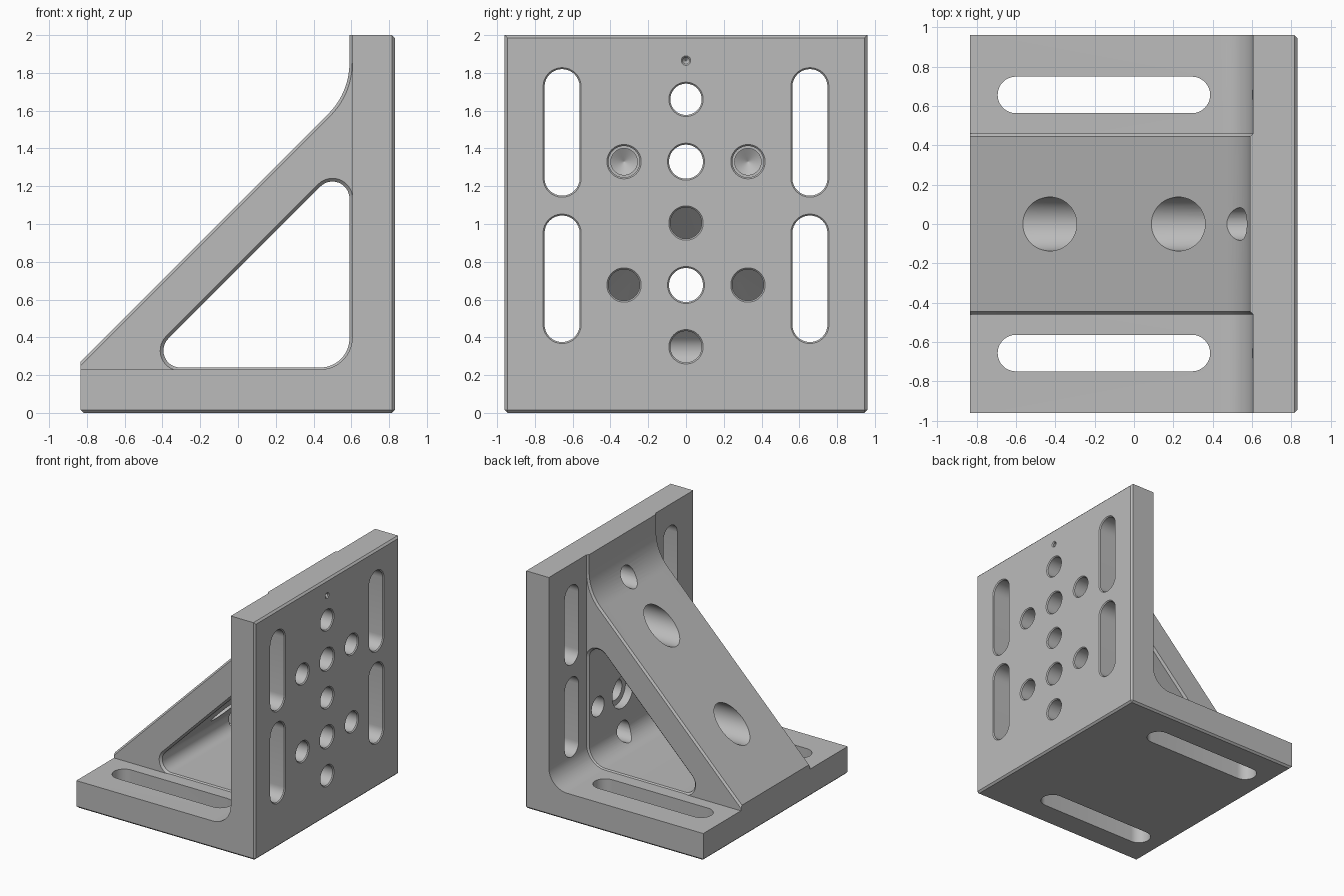
import bpy, bmesh
from math import sin, cos, radians, sqrt

cube = bpy.data.objects.get("Cube")
if cube:
    bpy.data.objects.remove(cube, do_unlink=True)

steel = bpy.data.materials.new("machined_grey")
steel.use_nodes = True
GREY = (0.5, 0.5, 0.5, 1)
steel.diffuse_color = GREY
steel.node_tree.nodes["Principled BSDF"].inputs["Base Color"].default_value = GREY


def arc(cx, cy, r, start, end, steps):
    angles = [radians(start + (end - start) * i / steps) for i in range(steps + 1)]
    return [(cx + r * cos(a), cy + r * sin(a)) for a in angles]


def loft(bm, rings):
    """Skin a closed solid through rings of equal point count."""
    loops = [[bm.verts.new(p) for p in ring] for ring in rings]
    n = len(loops[0])
    for a, b in zip(loops, loops[1:]):
        for i in range(n):
            j = (i + 1) % n
            bm.faces.new((a[i], a[j], b[j], b[i]))
    bm.faces.new(loops[0][::-1])
    bm.faces.new(loops[-1])


def along_y(profile, y):
    return [(x, y, z) for x, z in profile]


def finish(bm, name):
    bmesh.ops.recalc_face_normals(bm, faces=bm.faces)
    mesh = bpy.data.meshes.new(name)
    bm.to_mesh(mesh)
    bm.free()
    mesh.materials.append(steel)
    ob = bpy.data.objects.new(name, mesh)
    bpy.context.collection.objects.link(ob)
    return ob


def combine(target, other, operation):
    mod = target.modifiers.new(operation.title(), "BOOLEAN")
    mod.operation, mod.object, mod.solver = operation, other, "EXACT"
    bpy.ops.object.select_all(action="DESELECT")
    bpy.context.view_layer.objects.active = target
    target.select_set(True)
    bpy.ops.object.modifier_apply(modifier=mod.name)
    bpy.data.objects.remove(other, do_unlink=True)


BACK, FACE, HALF, TOP = -0.833, 0.83, 0.96, 2.0
FLOOR, WALL = 0.23, 0.605
RIB, CHAMFER = 0.46, 0.015

# Base and wall: filleted L section with chamfered bottom and face edges
section = [(BACK, 0), (FACE, 0), (FACE, TOP), (WALL, TOP)]
section += arc(WALL - 0.17, FLOOR + 0.17, 0.17, 0, -90, 14)
section += [(BACK, FLOOR)]
bm = bmesh.new()
loft(bm, [along_y(section, -HALF), along_y(section, HALF)])
outer = [e for e in bm.edges
         if all(abs(v.co.z) < 1e-4 for v in e.verts)
         or all(abs(v.co.x - FACE) < 1e-4 for v in e.verts)]
bmesh.ops.bevel(bm, geom=outer, offset=CHAMFER, segments=1, affect="EDGES")
plate = finish(bm, "angle_plate")

# Gusset: sloping block that sweeps up into the wall, edges chamfered
SWEEP = 0.38


def gusset_profile(d):
    lean = 1.105
    cx = WALL - CHAMFER - SWEEP
    cz = lean + WALL - CHAMFER + SWEEP * (sqrt(2) - 1)
    pts = [(BACK, 0.1), (BACK, lean + BACK - d * sqrt(2))]
    pts += arc(cx, cz, SWEEP + d, -45, 0, 10)
    return pts + [(WALL - CHAMFER + d, TOP), (0.7, TOP), (0.7, 0.1)]


bm = bmesh.new()
loft(bm, [along_y(gusset_profile(d), y) for y, d in
          ((-RIB, CHAMFER), (CHAMFER - RIB, 0), (RIB - CHAMFER, 0), (RIB, CHAMFER))])
gusset = finish(bm, "gusset")


# Triangular window with flared rims
def window_profile(d):
    return (arc(-0.305, 0.33, 0.09 + d, 135, 270, 14)
            + arc(0.435, 0.395, 0.155 + d, 270, 360, 14)
            + arc(0.5, 1.135, 0.09 + d, 0, 135, 14))


bm = bmesh.new()
loft(bm, [along_y(window_profile(d), y) for y, d in
          ((-RIB - 0.02, 0.037), (0.017 - RIB, 0), (RIB - 0.017, 0), (RIB + 0.02, 0.037))])
combine(gusset, finish(bm, "window_cutter"), "DIFFERENCE")
combine(plate, gusset, "UNION")

# Holes, bores and slots, all cut together
bm = bmesh.new()


def hole(y, z, *steps):
    """Turned cutter along x; steps are (x, radius)."""
    loft(bm, [[(x, y + u, z + v) for u, v in arc(0, 0, r, 0, 352.5, 47)]
              for x, r in steps])


def rim(r):
    return (FACE - 0.008, r), (FACE + 0.02, r + 0.028)


def stadium(half, r):
    return arc(half - r, 0, r, -90, 90, 16) + arc(r - half, 0, r, 90, 270, 16)


for z in (0.677, 1.33):
    hole(0, z, (-0.95, 0.137), (0.66, 0.137), (0.66, 0.09), *rim(0.09))
hole(0, 0.35, (0.4, 0.083), *rim(0.083))
hole(0, 1.005, (0.5, 0.083), *rim(0.083))
hole(0, 1.66, (0.3, 0.083), *rim(0.083))
hole(0, 1.865, (0.77, 0.002), (0.79, 0.02), *rim(0.017))
for side in (-1, 1):
    y = side * 0.328
    hole(y, 0.677, (0.5, 0.083), *rim(0.083))
    hole(y, 1.33, (0.41, 0.002), (0.45, 0.07), (0.5, 0.07), (0.5, 0.083), *rim(0.083))
    y = side * 0.656
    for z in (0.71, 1.485):
        loft(bm, [[(x, y + v, z + u) for u, v in stadium(0.335 + d, 0.093 + d)]
                  for x, d in ((0.5, 0), *rim(0))])
    loft(bm, [[(u - 0.153, y + v, z) for u, v in stadium(0.54, 0.093)]
              for z in (-0.1, 0.3)])
combine(plate, finish(bm, "hole_cutter"), "DIFFERENCE")

bpy.ops.object.select_all(action="DESELECT")
plate.select_set(True)
bpy.context.view_layer.objects.active = plate
bpy.ops.object.shade_smooth_by_angle(angle=radians(25))
